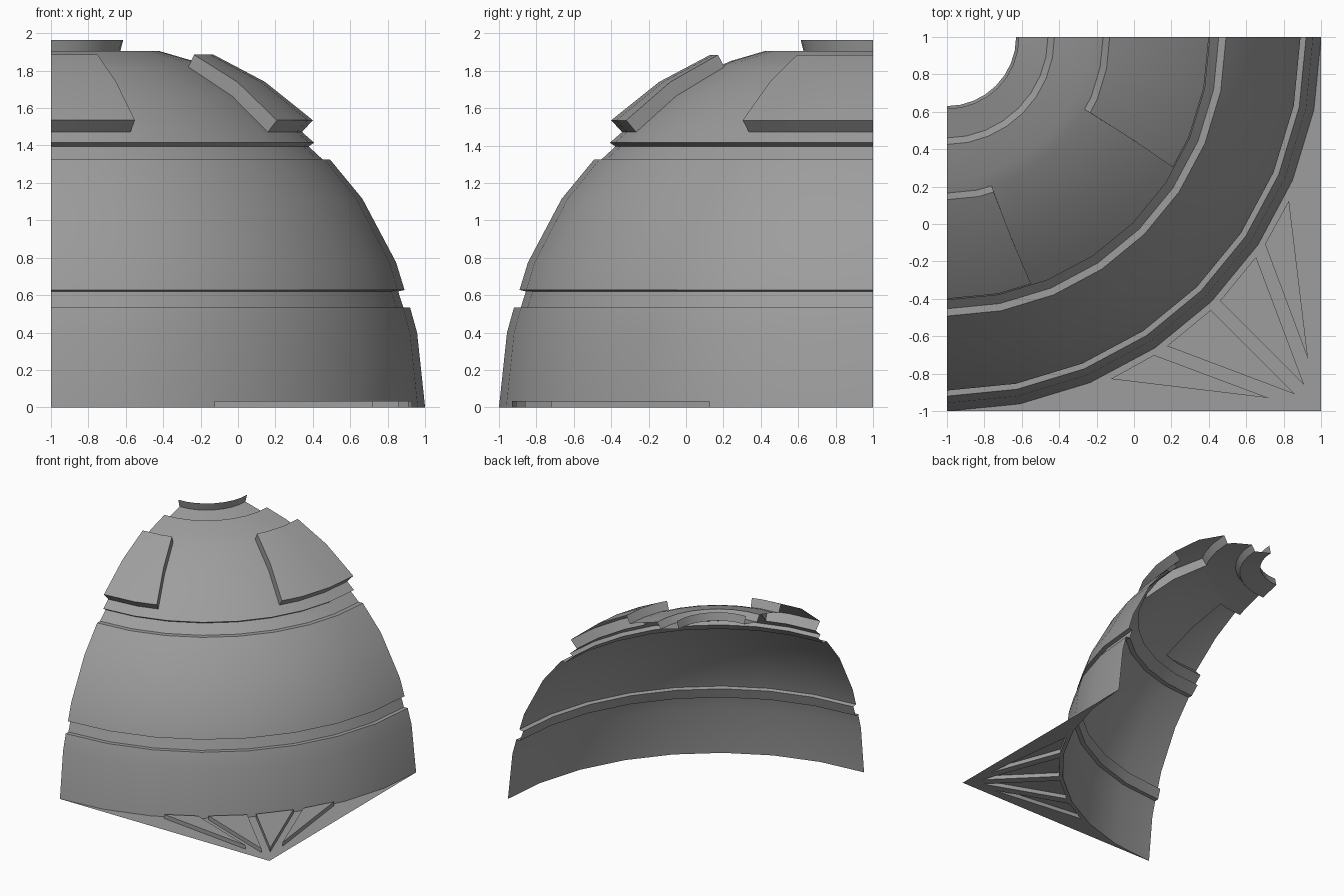
import bpy, bmesh, math
from mathutils import Vector

if "Cube" in bpy.data.objects:
    bpy.data.objects.remove(bpy.data.objects["Cube"])

AXIS = (-1.0, 1.0)          # dome axis sits on one corner of the tile
STEP = 90 / 8               # 32-sided dome, one quarter shown
RING = [i * STEP for i in range(9)]

# Dark grey used on every part
GREY = bpy.data.materials.new("dark_grey")
GREY.diffuse_color = (0.34, 0.34, 0.34, 1)
GREY.use_nodes = True
GREY.node_tree.nodes["Principled BSDF"].inputs["Base Color"].default_value = GREY.diffuse_color


def point(r, z, deg):
    """Point on the 32-sided ring of radius r (in-between angles lie on the chord)."""
    off = deg % STEP
    if 1e-4 < off < STEP - 1e-4:
        r *= math.cos(math.radians(STEP / 2)) / math.cos(math.radians(off - STEP / 2))
    a = math.radians(deg)
    return Vector((AXIS[0] + r * math.cos(a), AXIS[1] - r * math.sin(a), z))


def finish(name, bm):
    bmesh.ops.remove_doubles(bm, verts=bm.verts, dist=1e-5)
    me = bpy.data.meshes.new(name)
    bm.to_mesh(me)
    bm.free()
    for p in me.polygons:
        p.use_smooth = True
    me.set_sharp_from_angle(angle=math.radians(30))
    me.materials.append(GREY)
    ob = bpy.data.objects.new(name, me)
    bpy.context.collection.objects.link(ob)
    return ob


def sweep(name, profile, columns, skip=lambda r, c: False):
    """Sweep a bottom-to-top (r, z) profile; columns(r) gives the angles of that row."""
    bm = bmesh.new()
    grid = [[bm.verts.new(point(r, z, a)) for a in columns(r)] for r, z in profile]
    for i in range(len(grid) - 1):
        for j in range(len(grid[0]) - 1):
            if not skip(i, j):
                bm.faces.new((grid[i][j], grid[i + 1][j], grid[i + 1][j + 1], grid[i][j + 1]))
    bmesh.ops.recalc_face_normals(bm, faces=bm.faces)
    centre = Vector((AXIS[0], AXIS[1], 0))
    if sum(f.normal.dot(f.calc_center_median() - centre) * f.calc_area() for f in bm.faces) < 0:
        bmesh.ops.reverse_faces(bm, faces=bm.faces)
    return finish(name, bm)


def splits(r):
    """Side edges of the two raised panels, slightly off radial."""
    t = min(max((r - 0.84) / 0.56, 0), 1)
    return 27.8 + 2.2 * t, 73.3 - 2.1 * t


def cap_columns(r):
    return sorted(RING + list(splits(r)))


# Shell bands, each with a stepped lip
sweep("lower_band", [(2.0, 0), (1.957, 0.40), (1.92, 0.533), (1.884, 0.533), (1.856, 0.62)],
      lambda r: RING)
sweep("middle_band", [(1.856, 0.62), (1.89, 0.628), (1.845, 0.775), (1.665, 1.115),
                      (1.492, 1.325), (1.453, 1.325), (1.377, 1.395)], lambda r: RING)

# Upper cap, open underneath the raised panels
PANEL_BASE = [(1.342, 1.472), (1.11, 1.665), (0.835, 1.82)]
PANEL_TOP = [(1.40, 1.535), (1.144, 1.74), (0.87, 1.885)]
sweep("upper_cap", [(1.377, 1.395), (1.407, 1.415)] + PANEL_BASE + [(0.76, 1.852), (0.575, 1.906)],
      cap_columns, lambda i, j: i in (2, 3) and (j < 3 or j > 7))

# Top groove and flared collar
sweep("top_collar", [(0.575, 1.906), (0.54, 1.855), (0.37, 1.90), (0.387, 1.965)], lambda r: RING)


# Raised panels: end walls and face in one sweep, then the radial side wall
def panel(name, first):
    cols = (lambda r: cap_columns(r)[:4]) if first else (lambda r: cap_columns(r)[-3:])
    ob = sweep(name, [PANEL_BASE[0]] + PANEL_TOP + [PANEL_BASE[-1]], cols)
    bm = bmesh.new()
    bm.from_mesh(ob.data)
    side = 0 if first else 1
    lo = [bm.verts.new(point(r, z, splits(r)[side])) for r, z in PANEL_BASE]
    hi = [bm.verts.new(point(r, z, splits(r)[side])) for r, z in PANEL_TOP]
    for k in range(2):
        bm.faces.new([lo[k], lo[k + 1], hi[k + 1], hi[k]]).smooth = True
    bmesh.ops.remove_doubles(bm, verts=bm.verts, dist=1e-5)
    bmesh.ops.recalc_face_normals(bm, faces=bm.faces)
    if sum(f.normal.z for f in bm.faces) < 0:
        bmesh.ops.reverse_faces(bm, faces=bm.faces)
    bm.to_mesh(ob.data)
    bm.free()
    ob.data.set_sharp_from_angle(angle=math.radians(30))


panel("right_panel", True)
panel("front_panel", False)

# Corner floor with openings closed by raised hollow wedges
half = [[(0.828, 0.125), (0.70, -0.107), (0.93, -0.722)],
        [(0.652, -0.176), (0.46, -0.41), (0.91, -0.861)]]
wedges = half + [[(-y, -x) for x, y in t] for t in half]

bm = bmesh.new()
loops = [[point(2.0, 0, a) for a in RING] + [Vector((1, -1, 0))]]
loops += [[Vector((x, y, 0)) for x, y in t] for t in wedges]
edges = []
for loop in loops:
    vs = [bm.verts.new(p) for p in loop]
    edges += [bm.edges.new((vs[i], vs[(i + 1) % len(vs)])) for i in range(len(vs))]
bmesh.ops.triangle_fill(bm, edges=edges, use_beauty=True, normal=(0, 0, 1))
for f in bm.faces:
    f.normal_update()
    if f.normal.z < 0:
        f.normal_flip()
finish("corner_floor", bm)

bm = bmesh.new()
for t in wedges:
    if (Vector(t[1]) - Vector(t[0])).cross(Vector(t[2]) - Vector(t[0])) < 0:
        t = t[::-1]
    lo = [bm.verts.new((x, y, 0)) for x, y in t]
    hi = [bm.verts.new((x, y, 0.035)) for x, y in t]
    bm.faces.new(hi)
    for i in range(3):
        k = (i + 1) % 3
        bm.faces.new((lo[i], lo[k], hi[k], hi[i]))
finish("floor_wedges", bm)
